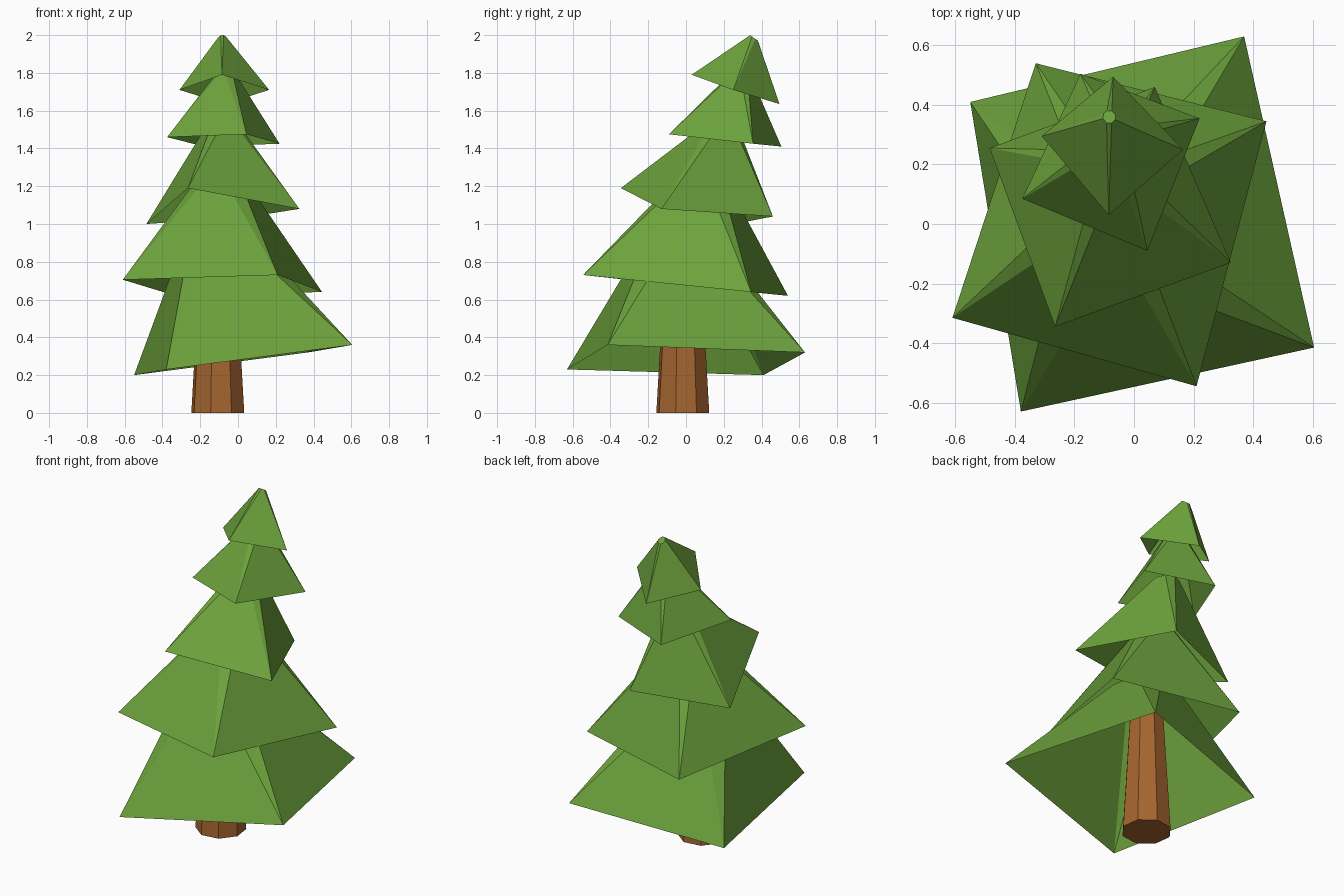
import bpy, math
from mathutils import Vector

if "Cube" in bpy.data.objects:
    bpy.data.objects.remove(bpy.data.objects["Cube"])

def material(name, rgb):
    m = bpy.data.materials.new(name)
    m.diffuse_color = (*rgb, 1)
    m.use_nodes = True
    m.node_tree.nodes["Principled BSDF"].inputs["Base Color"].default_value = m.diffuse_color
    return m

green = material("leaf green", (0.15, 0.36, 0.045))
brown = material("bark brown", (0.38, 0.13, 0.03))

def add_mesh(name, verts, faces, mat):
    me = bpy.data.meshes.new(name)
    me.from_pydata(verts, [], faces)
    me.materials.append(mat)
    bpy.context.collection.objects.link(bpy.data.objects.new(name, me))

def tier(name, corners, top, r, slope=0.0):
    """Open skirt: four base corners (counter-clockwise) rising to a small octagon."""
    mid = sum((Vector(c) for c in corners), Vector()) / 4
    ring = []
    for c in corners:
        a = math.atan2(c[1] - mid.y, c[0] - mid.x)
        for d in (-math.pi / 8, math.pi / 8):
            dx, dy = r * math.cos(a + d), r * math.sin(a + d)
            ring.append((top[0] + dx, top[1] + dy, top[2] + slope * dy))
    faces = [tuple(range(4, 12))]
    for i in range(4):
        j = (i + 1) % 4
        faces.append((i, j, 4 + 2 * j, 5 + 2 * i))   # broad side
        faces.append((i, 5 + 2 * i, 4 + 2 * i))      # slim corner
    add_mesh(name, list(corners) + ring, faces, green)

# Foliage tiers, bottom to top
tier("bottom_branches", [(.605, -.415, .36), (.37, .63, .32), (-.55, .41, .20), (-.38, -.63, .23)],
     (-.10, -.03, .92), .19)
tier("lower_branches", [(.21, -.545, .73), (.445, .345, .64), (-.33, .54, .62), (-.61, -.315, .705)],
     (-.09, .08, 1.25), .12)
tier("middle_branches", [(.325, -.13, 1.08), (.07, .46, 1.04), (-.485, .255, 1.0), (-.265, -.345, 1.19)],
     (-.08, .19, 1.54), .075)
tier("upper_branches", [(.045, -.09, 1.475), (.22, .355, 1.425), (-.18, .505, 1.41), (-.375, .085, 1.46)],
     (-.065, .285, 1.79), .055)
tier("tree_tip", [(-.085, .03, 1.79), (.165, .25, 1.71), (-.07, .495, 1.635), (-.31, .295, 1.71)],
     (-.083, .36, 1.985), .022, -.7)

# Tapered eight-sided trunk
verts = []
for z, r in ((0, .145), (.85, .095)):
    for k in range(8):
        a = math.radians(-15 + 45 * k)
        verts.append((-.107 + r * math.cos(a), -.017 + r * math.sin(a), z))
faces = [(k, (k + 1) % 8, 8 + (k + 1) % 8, 8 + k) for k in range(8)]
faces += [tuple(range(7, -1, -1)), tuple(range(8, 16))]
add_mesh("trunk", verts, faces, brown)
